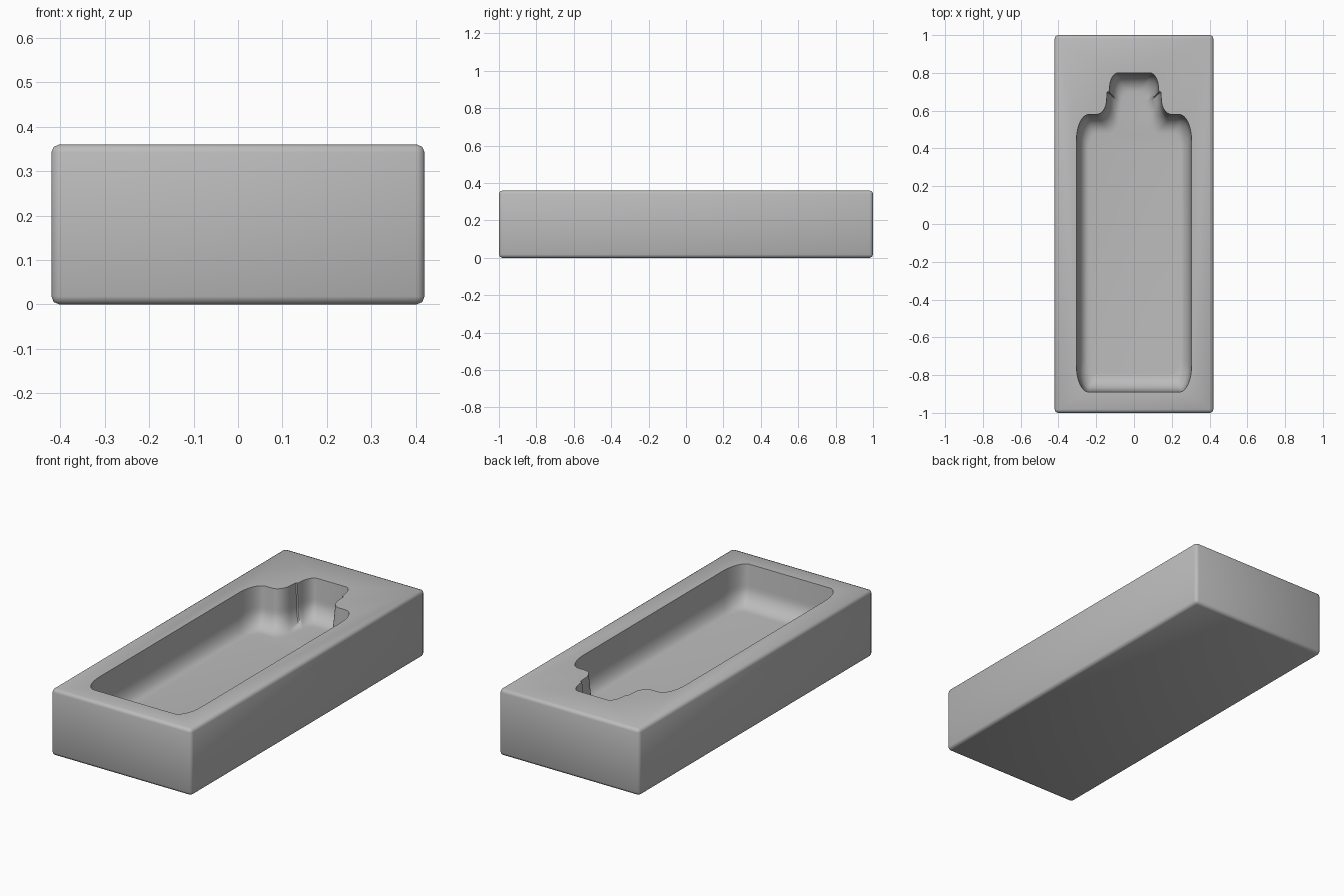
import bpy, bmesh, math

if "Cube" in bpy.data.objects:
    bpy.data.objects.remove(bpy.data.objects["Cube"])

clay = bpy.data.materials.new("plain grey")
clay.diffuse_color = (0.5, 0.5, 0.5, 1)
clay.use_nodes = True
clay.node_tree.nodes["Principled BSDF"].inputs["Base Color"].default_value = clay.diffuse_color


def make_object(name, bm):
    bmesh.ops.recalc_face_normals(bm, faces=bm.faces)
    mesh = bpy.data.meshes.new(name)
    bm.to_mesh(mesh)
    bm.free()
    mesh.materials.append(clay)
    ob = bpy.data.objects.new(name, mesh)
    bpy.context.collection.objects.link(ob)
    return ob


def arc(cx, cy, rx, ry, a0, a1, n=8):
    """Points along an elliptical corner."""
    return [(cx + rx * math.cos(math.radians(a0 + (a1 - a0) * i / n)),
             cy + ry * math.sin(math.radians(a0 + (a1 - a0) * i / n)))
            for i in range(n + 1)]


def bottle_outline(dx, dy):
    """Bottle outline, inset by dx sideways and dy lengthways."""
    w, lo, sh, top = 0.305 - dx, -0.89 + dy, 0.58 - dy, 0.80 - dy
    rx, ry = 0.065 - 0.4 * dx, 0.14 - 0.5 * dy
    half = arc(w - rx, lo + ry, rx, ry, -90, 0)             # base corner
    half += arc(w - rx, sh - ry, rx, ry, 0, 90)             # shoulder
    half += arc(0.20 - dx, sh + 0.08, 0.055, 0.08, 270, 180)  # neck flare
    step = 0.70 - 0.6 * dy
    half += [(0.142 - dx, step), (0.133 - dx, step)]        # small cap step
    half += arc(0.085 - dx, top - 0.085 + 0.4 * dy, 0.045,
                0.085 - 0.4 * dy, 0, 90)                    # cap corner
    return half + [(-x, y) for x, y in reversed(half)]


# Block with softened edges
bm = bmesh.new()
bmesh.ops.create_cube(bm, size=1)
for v in bm.verts:
    v.co = (v.co.x * 0.84, v.co.y * 2, (v.co.z + 0.5) * 0.36)
block = make_object("mould_block", bm)
bevel = block.modifiers.new("soft_edges", "BEVEL")
bevel.width = 0.018
bevel.segments = 2

# Bottle cavity cutter: straight wall, then a rounded floor edge
layers = [(0, 0, 0.40), (0, 0, 0.36), (0.006, 0.01, 0.25)]
for i in range(1, 9):
    a = math.pi / 2 * i / 8
    layers.append((0.006 + 0.06 * (1 - math.cos(a)),
                   0.01 + 0.09 * (1 - math.cos(a)), 0.25 - 0.10 * math.sin(a)))
bm = bmesh.new()
rings = [[bm.verts.new((x, y, z)) for x, y in bottle_outline(dx, dy)]
         for dx, dy, z in layers]
n = len(rings[0])
for a, b in zip(rings, rings[1:]):
    for i in range(n):
        j = (i + 1) % n
        bm.faces.new((a[i], a[j], b[j], b[i]))
bm.faces.new(rings[0])
bm.faces.new(rings[-1])
cutter = make_object("bottle_cutter", bm)
cutter.hide_render = True

cut = block.modifiers.new("bottle_cavity", "BOOLEAN")
cut.operation = "DIFFERENCE"
cut.solver = "EXACT"
cut.object = cutter

# Apply, remove the cutter and smooth
bpy.context.view_layer.objects.active = block
block.select_set(True)
cutter.select_set(False)
for name in [m.name for m in block.modifiers]:
    bpy.ops.object.modifier_apply(modifier=name)
bpy.data.objects.remove(cutter)
bpy.ops.object.shade_smooth_by_angle(angle=math.radians(50))
